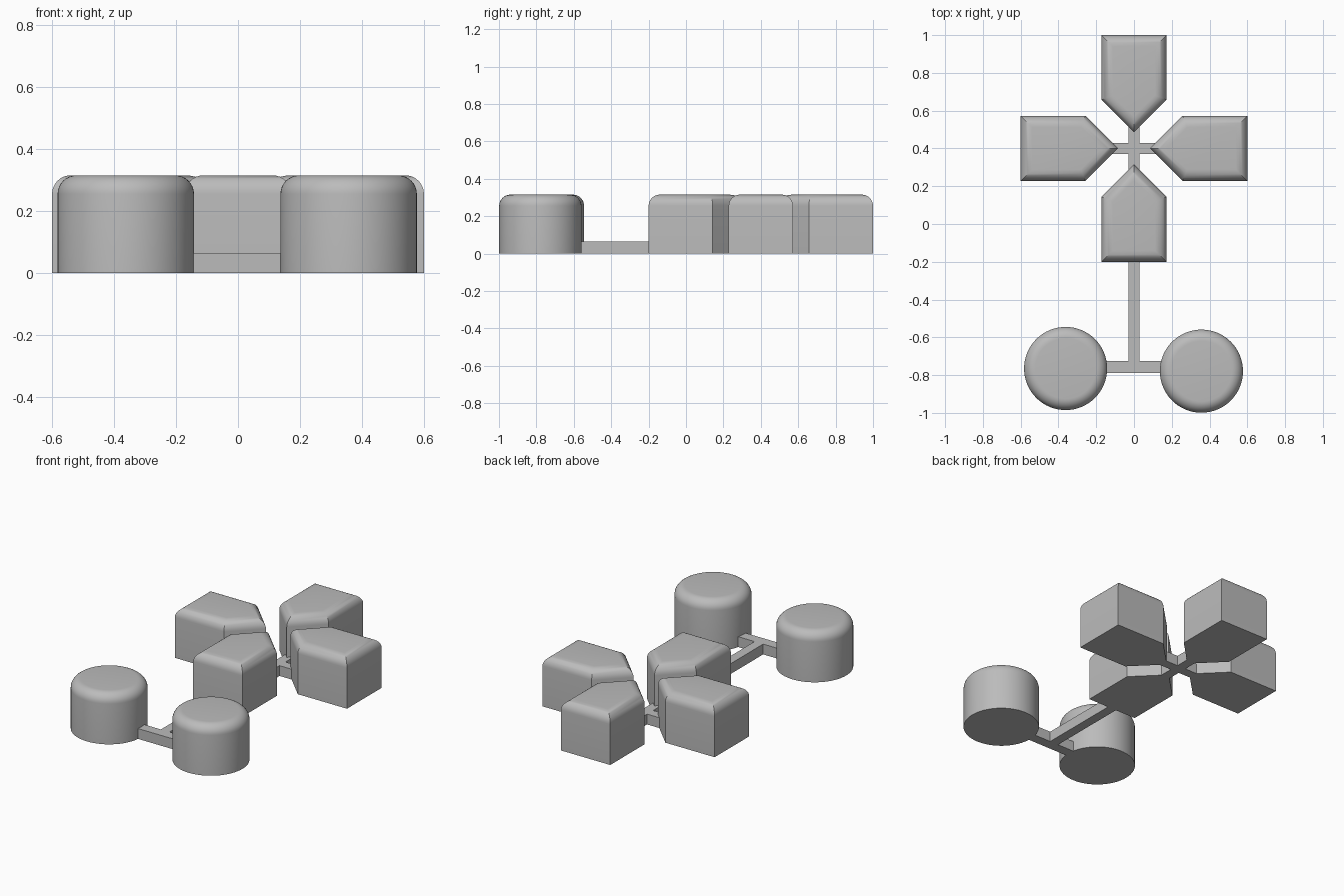
import bpy
import bmesh
from math import pi, cos, sin
from mathutils import Matrix, Vector

HEIGHT = 0.315
FILLET = 0.06
BAR_HEIGHT = 0.065
PAD_CENTRE = Vector((0, 0.4, 0))

if "Cube" in bpy.data.objects:
    bpy.data.objects.remove(bpy.data.objects["Cube"], do_unlink=True)

grey = bpy.data.materials.new("plain grey")
grey.use_nodes = True
grey.diffuse_color = (0.5, 0.5, 0.5, 1)
grey.node_tree.nodes["Principled BSDF"].inputs["Base Color"].default_value = (0.5, 0.5, 0.5, 1)


def extrude_outline(name, outline, height, fillet=0.0):
    """Raise a flat outline to a solid, rounding its upper rim if asked."""
    bm = bmesh.new()
    base = bm.faces.new([bm.verts.new((p[0], p[1], 0)) for p in outline])
    raised = bmesh.ops.extrude_face_region(bm, geom=[base], use_keep_orig=True)["geom"]
    top_verts = [g for g in raised if isinstance(g, bmesh.types.BMVert)]
    bmesh.ops.translate(bm, verts=top_verts, vec=(0, 0, height))
    bmesh.ops.recalc_face_normals(bm, faces=bm.faces[:])
    if fillet:
        rim = [e for e in bm.edges if all(v.co.z > height / 2 for v in e.verts)]
        bmesh.ops.bevel(bm, geom=rim, offset=fillet, offset_type='OFFSET',
                        segments=8, profile=0.5, affect='EDGES')
    mesh = bpy.data.meshes.new(name)
    bm.to_mesh(mesh)
    bm.free()
    obj = bpy.data.objects.new(name, mesh)
    bpy.context.collection.objects.link(obj)
    mesh.materials.append(grey)
    bpy.ops.object.select_all(action='DESELECT')
    obj.select_set(True)
    bpy.context.view_layer.objects.active = obj
    bpy.ops.object.shade_smooth_by_angle(angle=pi / 6)
    return obj


def bar(name, x0, x1, y0, y1):
    return extrude_outline(name, [(x0, y0), (x1, y0), (x1, y1), (x0, y1)], BAR_HEIGHT)


# Four pointed direction buttons, tips facing the middle
pad = [(0, 0.085), (0.172, 0.257), (0.172, 0.6), (-0.172, 0.6), (-0.172, 0.257)]
for i, side in enumerate(("back", "right", "front", "left")):
    turn = Matrix.Rotation(i * pi / 2, 3, 'Z')
    outline = [turn @ Vector((x, y, 0)) + PAD_CENTRE for x, y in pad]
    extrude_outline(side + "_direction_button", outline, HEIGHT, FILLET)

# Two round buttons
for name, cx, cy in (("right_round_button", -0.362, -0.765),
                     ("left_round_button", 0.357, -0.779)):
    circle = [(cx + 0.22 * cos(a * pi / 32), cy + 0.22 * sin(a * pi / 32)) for a in range(64)]
    extrude_outline(name, circle, HEIGHT, FILLET)

# Thin connecting frame
bar("long_connecting_bar", -0.03, 0.03, -0.76, 0.6)
bar("cross_connecting_bar", -0.2, 0.2, 0.37, 0.43)
bar("front_connecting_bar", -0.3, 0.3, -0.79, -0.725)
